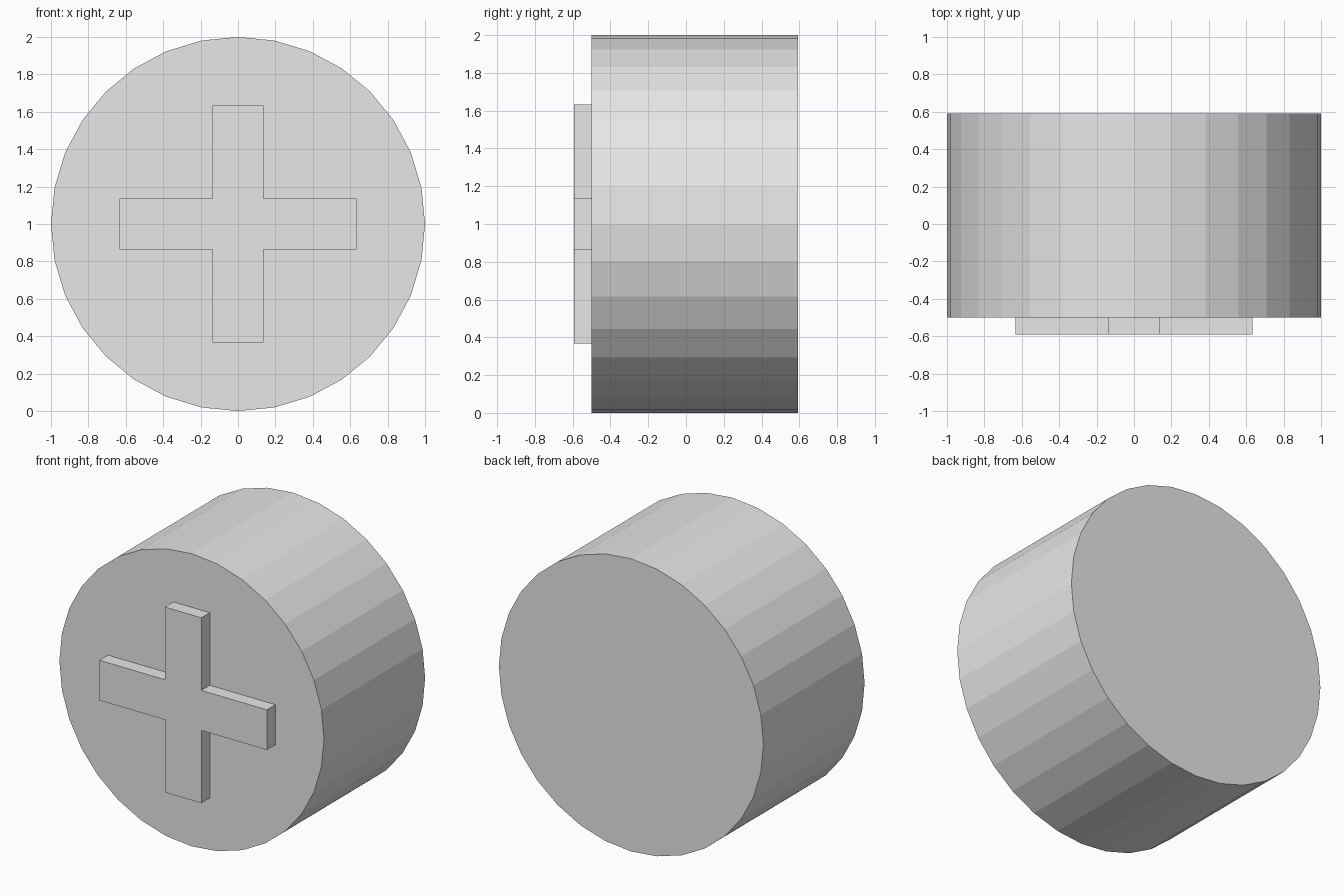
import bpy, bmesh, math

cube = bpy.data.objects.get("Cube")
if cube:
    bpy.data.objects.remove(cube, do_unlink=True)

# Single plain grey material
grey = bpy.data.materials.new("light_grey")
grey.use_nodes = True
colour = (0.8, 0.8, 0.8, 1)
grey.diffuse_color = colour
grey.node_tree.nodes["Principled BSDF"].inputs["Base Color"].default_value = colour


def extrude_profile(name, outline, front, back):
    """Extrude an outline of (x, z) points along y into a solid, flat shaded part."""
    bm = bmesh.new()
    face = bm.faces.new([bm.verts.new((x, front, z)) for x, z in outline])
    side = bmesh.ops.extrude_face_region(bm, geom=[face], use_keep_orig=True)
    moved = [v for v in side["geom"] if isinstance(v, bmesh.types.BMVert)]
    bmesh.ops.translate(bm, verts=moved, vec=(0, back - front, 0))
    bmesh.ops.recalc_face_normals(bm, faces=bm.faces)
    mesh = bpy.data.meshes.new(name)
    bm.to_mesh(mesh)
    bm.free()
    mesh.materials.append(grey)
    obj = bpy.data.objects.new(name, mesh)
    bpy.context.collection.objects.link(obj)
    return obj


FRONT, BACK, RAISED = -0.5, 0.592, -0.592
SIDES = 32

# Round body, its axis running front to back
circle = [(math.cos(a), 1 + math.sin(a))
          for a in (2 * math.pi * i / SIDES for i in range(SIDES))]
extrude_profile("round_body", circle, FRONT, BACK)

# Raised cross on the front: one arm's corners turned four times
w, r = 0.137, 0.633
cross = []
for c, s in ((1, 0), (0, 1), (-1, 0), (0, -1)):
    for x, z in ((r, -w), (r, w), (w, w)):
        cross.append((x * c - z * s, 1 + x * s + z * c))
extrude_profile("raised_cross", cross, RAISED, FRONT)
